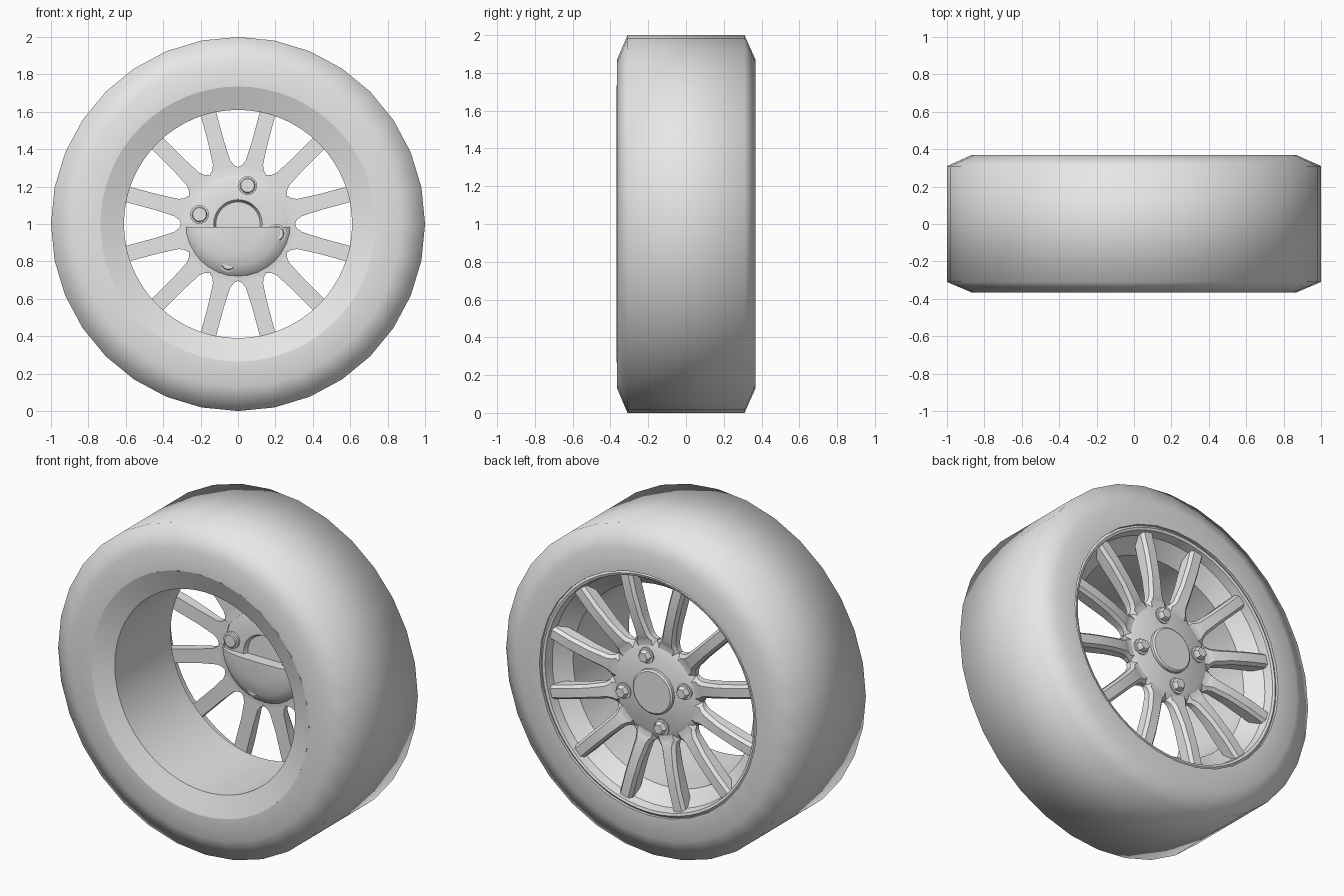
import bpy, bmesh, math
from mathutils import Matrix, Vector

if "Cube" in bpy.data.objects:
    bpy.data.objects.remove(bpy.data.objects["Cube"], do_unlink=True)

grey = bpy.data.materials.new("plain_grey")
grey.use_nodes = True
grey.diffuse_color = (0.8, 0.8, 0.8, 1)
grey.node_tree.nodes["Principled BSDF"].inputs["Base Color"].default_value = (0.8, 0.8, 0.8, 1)


def finish(name, bm, angle=35):
    """Turn a bmesh, built around the axle, into an object at axle height."""
    bmesh.ops.recalc_face_normals(bm, faces=bm.faces)
    mesh = bpy.data.meshes.new(name)
    bm.to_mesh(mesh)
    bm.free()
    mesh.materials.append(grey)
    ob = bpy.data.objects.new(name, mesh)
    bpy.context.collection.objects.link(ob)
    ob.location.z = 1
    bpy.ops.object.select_all(action='DESELECT')
    ob.select_set(True)
    bpy.context.view_layer.objects.active = ob
    bpy.ops.object.shade_smooth_by_angle(angle=math.radians(angle))
    return ob


def lathe(profile, sides, closed=False):
    """Spin (radius, y) points about the y axle."""
    bm = bmesh.new()
    verts = [bm.verts.new((r, y, 0)) for r, y in profile]
    edges = [bm.edges.new(p) for p in zip(verts, verts[1:])]
    if closed:
        edges.append(bm.edges.new((verts[-1], verts[0])))
    bmesh.ops.spin(bm, geom=verts + edges, cent=(0, 0, 0), axis=(0, 1, 0),
                   angle=math.tau, steps=sides, use_merge=True)
    bmesh.ops.remove_doubles(bm, verts=bm.verts, dist=0.0001)
    return bm


# Tyre
finish("tyre", lathe([(0.735, -0.365), (0.87, -0.365), (1, -0.31), (1, 0.31),
                      (0.87, 0.368), (0.735, 0.368)], 32, True), 70)

# Rim barrel with inner flange and outer lip
finish("rim", lathe([(0.735, -0.367), (0.61, -0.32), (0.61, 0.22), (0.695, 0.3),
                     (0.705, 0.355), (0.72, 0.36), (0.735, 0.35)], 64))

# Hub disc with a shallow bore on the inner side
finish("hub", lathe([(0, 0.265), (0.118, 0.265), (0.13, 0.24), (0.24, 0.24),
                     (0.29, 0.26), (0.295, 0.28), (0.25, 0.305), (0, 0.305)], 48))

# Centre cap on the outer side
finish("centre_cap", lathe([(0.135, 0.3), (0.135, 0.322), (0.125, 0.33), (0, 0.33)], 40))

# Lower half cover on the inner side of the hub
bm = lathe([(0, 0.19), (0.14, 0.195), (0.22, 0.21), (0.27, 0.235), (0.29, 0.262)], 32)
cut = bmesh.ops.bisect_plane(bm, geom=bm.verts[:] + bm.edges[:] + bm.faces[:],
                             plane_co=(0, 0, -0.015), plane_no=(0, 0, 1), clear_outer=True)
rim_edge = [g for g in cut["geom_cut"] if isinstance(g, bmesh.types.BMVert)]
rim_edge.sort(key=lambda v: v.co.x)
bm.faces.new(rim_edge)
finish("hub_half_cover", bm, 50)

# Spokes: radius, width, inner y, outer y at each station
stations = [(0.26, 0.15, 0.245, 0.295), (0.295, 0.155, 0.25, 0.295),
            (0.31, 0.12, 0.25, 0.302), (0.34, 0.095, 0.25, 0.31),
            (0.45, 0.084, 0.255, 0.33), (0.58, 0.084, 0.255, 0.34),
            (0.705, 0.084, 0.26, 0.338)]
bm = bmesh.new()
for i in range(12):
    turn = Matrix.Rotation(math.radians(15 + 30 * i), 4, 'Y')
    rings = []
    for r, w, y0, y1 in stations:
        outline = [(-w / 2, y0), (w / 2, y0), (w / 2, y1 - 0.02), (w * 0.32, y1),
                   (-w * 0.32, y1), (-w / 2, y1 - 0.02)]
        rings.append([bm.verts.new(turn @ Vector((r, y, s))) for s, y in outline])
    for a, b in zip(rings, rings[1:]):
        for k in range(6):
            n = (k + 1) % 6
            bm.faces.new((a[k], a[n], b[n], b[k]))
    bm.faces.new(rings[0])
    bm.faces.new(rings[-1])
finish("spokes", bm)

# Four bolts: hexagon heads outside, round collared ends inside
for i in range(4):
    a = math.radians(76 + 90 * i)
    move = Matrix.Translation((0.212 * math.cos(a), 0, 0.212 * math.sin(a)))
    parts = (("bolt_head", [(0, 0.345), (0.03, 0.345), (0.038, 0.335), (0.038, 0.3)], 6),
             ("bolt_collar", [(0.048, 0.3), (0.048, 0.312), (0, 0.312)], 24),
             ("bolt_end", [(0, 0.215), (0.036, 0.215), (0.04, 0.222), (0.05, 0.225),
                           (0.05, 0.245)], 24))
    for name, profile, sides in parts:
        bm = lathe(profile, sides)
        bmesh.ops.transform(bm, matrix=move, verts=bm.verts)
        finish(f"{name}_{i + 1}", bm)
